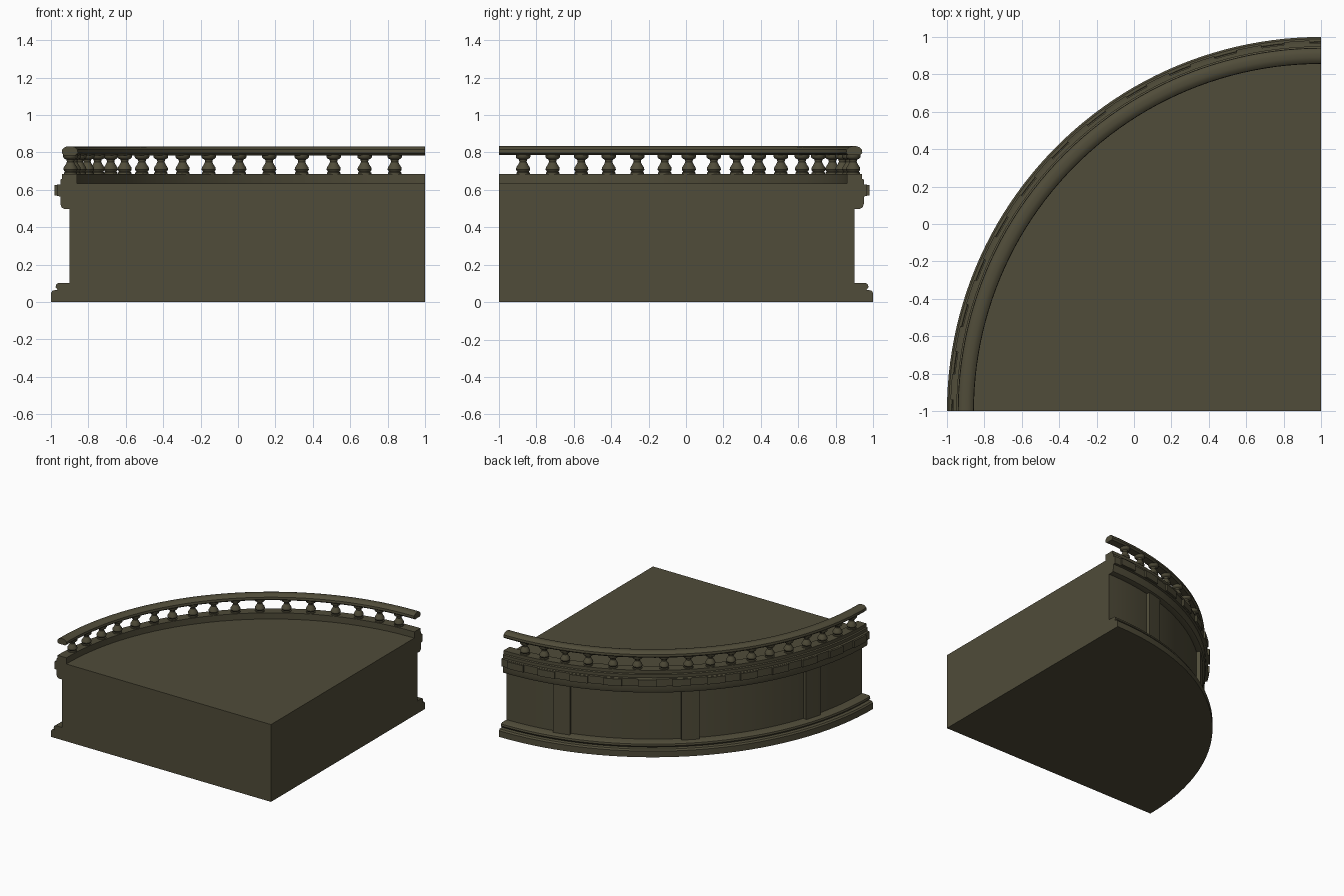
import bpy, bmesh, math

if "Cube" in bpy.data.objects:
    bpy.data.objects.remove(bpy.data.objects["Cube"])

mat = bpy.data.materials.new("dark olive stone")
mat.diffuse_color = (0.08, 0.072, 0.041, 1)
mat.use_nodes = True
mat.node_tree.nodes["Principled BSDF"].inputs["Base Color"].default_value = mat.diffuse_color
CX, CY = 1.0, -1.0   # centre of the quarter circle


def finish(name, bm):
    bmesh.ops.recalc_face_normals(bm, faces=bm.faces[:])
    me = bpy.data.meshes.new(name)
    bm.to_mesh(me)
    bm.free()
    me.materials.append(mat)
    ob = bpy.data.objects.new(name, me)
    bpy.context.collection.objects.link(ob)
    bpy.ops.object.select_all(action='DESELECT')
    ob.select_set(True)
    bpy.context.view_layer.objects.active = ob
    bpy.ops.object.shade_smooth_by_angle(angle=math.radians(35))
    return ob


def polar(r, deg, z):
    # angle 0 points to the back (+y), 90 points to the left (-x)
    a = math.radians(deg)
    return (CX - r * math.sin(a), CY + r * math.cos(a), z)


def sweep(bm, profile, a0=0, a1=90, n=48):
    """Sweep a closed (radius, z) profile round the arc, with capped ends."""
    rings = [[bm.verts.new(polar(r, a0 + (a1 - a0) * i / n, z)) for r, z in profile]
             for i in range(n + 1)]
    m = len(profile)
    for A, B in zip(rings, rings[1:]):
        for j in range(m):
            k = (j + 1) % m
            bm.faces.new((A[j], A[k], B[k], B[j]))
    bm.faces.new(rings[0])
    bm.faces.new(rings[-1])


def swept(name, profile):
    bm = bmesh.new()
    sweep(bm, profile)
    finish(name, bm)


# solid quarter-round body
bm = bmesh.new()
outline = [(CX, CY)] + [polar(1.9, 90 * i / 48, 0)[:2] for i in range(49)]
face = bm.faces.new([bm.verts.new((x, y, 0)) for x, y in outline])
ext = bmesh.ops.extrude_face_region(bm, geom=[face], use_keep_orig=True)
for g in ext["geom"]:
    if isinstance(g, bmesh.types.BMVert):
        g.co.z = 0.635
finish("body", bm)

# stepped base moulding
swept("base_moulding", [(1.88, 0), (2.0, 0), (2.0, 0.05), (1.99, 0.062), (1.965, 0.066),
                        (1.975, 0.08), (1.972, 0.095), (1.96, 0.103), (1.88, 0.103)])

# cornice with rounded lower lip and projecting band
swept("cornice", [(1.88, 0.5), (1.925, 0.497), (1.943, 0.505), (1.95, 0.525), (1.95, 0.565),
                  (1.967, 0.567), (1.967, 0.628), (1.95, 0.63), (1.95, 0.655),
                  (1.94, 0.66), (1.94, 0.686), (1.86, 0.686), (1.86, 0.62), (1.88, 0.62)])

# raised blocks on the cornice band
bm = bmesh.new()
for i in range(12):
    a = 3.75 + 7.5 * i
    sweep(bm, [(1.95, 0.57), (1.982, 0.57), (1.982, 0.626), (1.95, 0.626)], a - 2, a + 2, 2)
finish("cornice_blocks", bm)

# wall pilasters
bm = bmesh.new()
for a in (14.3, 43.3, 73.2):
    sweep(bm, [(1.88, 0.09), (1.93, 0.09), (1.93, 0.51), (1.88, 0.51)], a - 2, a + 2, 2)
finish("pilasters", bm)

# rounded handrail
swept("handrail", [(1.87, 0.785), (1.93, 0.785), (1.942, 0.797), (1.94, 0.815), (1.925, 0.829),
                   (1.91, 0.833), (1.89, 0.833), (1.873, 0.829), (1.858, 0.815), (1.856, 0.797)])

# turned balusters
turning = [(0.036, 0.68), (0.036, 0.692), (0.03, 0.696), (0.038, 0.708), (0.036, 0.72),
           (0.026, 0.735), (0.019, 0.75), (0.022, 0.762), (0.034, 0.768), (0.039, 0.775), (0.039, 0.79)]
angles = (4.9, 9.8, 14.9, 20.3, 26, 31.5, 37.5, 43, 48, 52.8, 57.7, 62.2, 67.1, 72, 76.6, 81.3, 86.1)
bm = bmesh.new()
N = 12
for a in angles:
    x, y, _ = polar(1.9, a, 0)
    rings = [[bm.verts.new((x + r * math.cos(math.tau * k / N), y + r * math.sin(math.tau * k / N), z))
              for k in range(N)] for r, z in turning]
    for A, B in zip(rings, rings[1:]):
        for k in range(N):
            bm.faces.new((A[k], A[(k + 1) % N], B[(k + 1) % N], B[k]))
    bm.faces.new(rings[0])
    bm.faces.new(rings[-1])
finish("balusters", bm)
